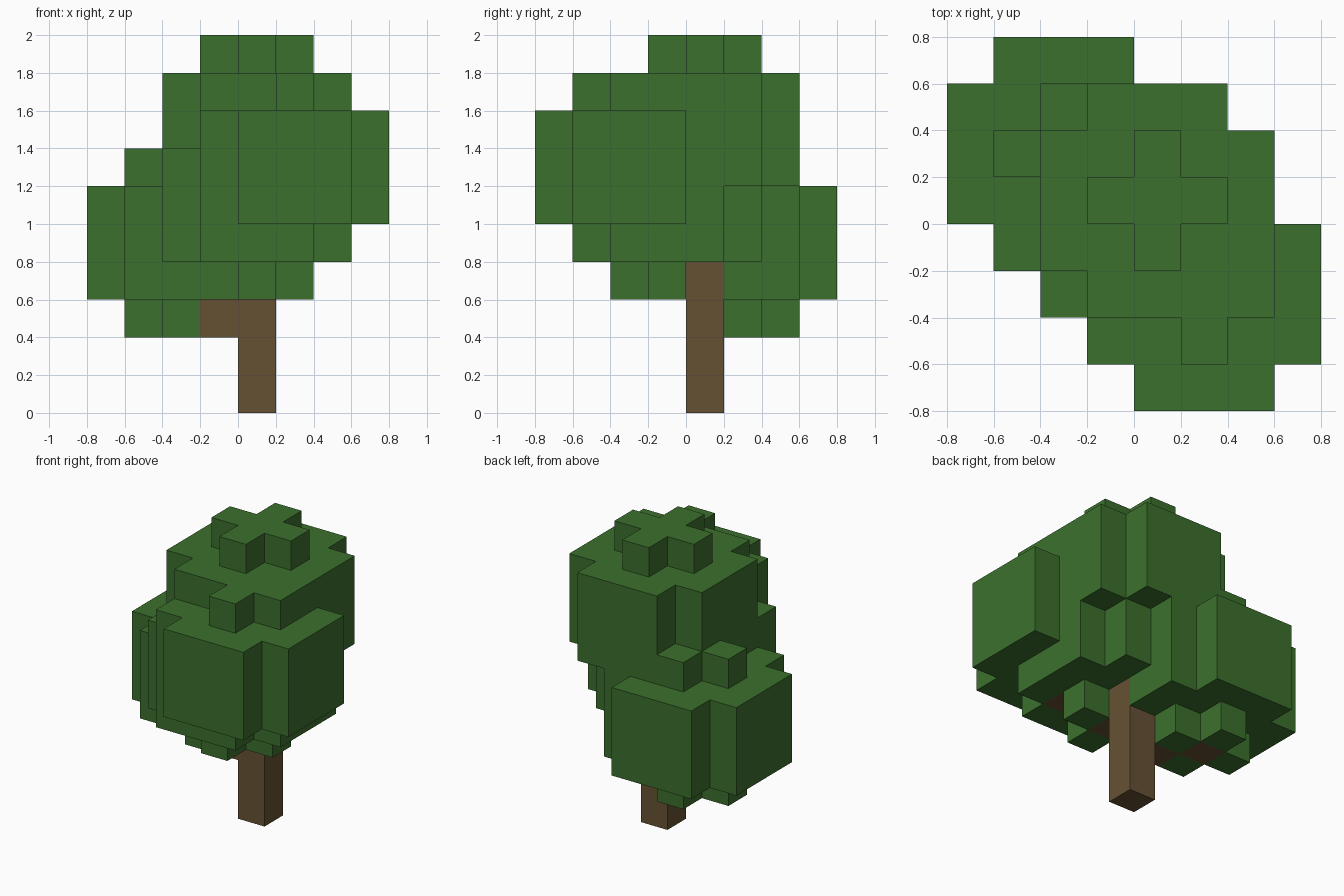
import bpy
import bmesh
from mathutils import Vector

CELL = 0.2

cube = bpy.data.objects.get("Cube")
if cube:
    bpy.data.objects.remove(cube, do_unlink=True)


def make_material(name, color):
    mat = bpy.data.materials.new(name)
    mat.use_nodes = True
    mat.diffuse_color = color
    mat.node_tree.nodes["Principled BSDF"].inputs["Base Color"].default_value = color
    return mat


def leaf_clump(cx, cy, cz):
    """Rounded clump: three square layers without corners, capped by crosses."""
    cells = set()
    for dx in range(-2, 3):
        for dy in range(-2, 3):
            for dz in range(-2, 3):
                if abs(dz) == 2:
                    keep = abs(dx) + abs(dy) <= 1
                else:
                    keep = abs(dx) + abs(dy) < 4
                if keep:
                    cells.add((cx + dx, cy + dy, cz + dz))
    return cells


def build_blocks(name, cells, occupied, mat):
    """Draw only the block faces that are not against another block."""
    bm = bmesh.new()
    axes = [Vector((1, 0, 0)), Vector((0, 1, 0)), Vector((0, 0, 1))]
    for cell in sorted(cells):
        center = Vector(cell) + Vector((0.5, 0.5, 0.5))
        for a in range(3):
            for sign in (-1, 1):
                n = axes[a] * sign
                if tuple(int(c + d) for c, d in zip(cell, n)) in occupied:
                    continue
                u, v = axes[(a + 1) % 3] / 2, axes[(a + 2) % 3] / 2 * sign
                mid = center + n / 2
                corners = (mid - u - v, mid + u - v, mid + u + v, mid - u + v)
                bm.faces.new([bm.verts.new(p * CELL) for p in corners])
    bmesh.ops.remove_doubles(bm, verts=bm.verts, dist=0.001)
    mesh = bpy.data.meshes.new(name)
    bm.to_mesh(mesh)
    bm.free()
    mesh.materials.append(mat)
    obj = bpy.data.objects.new(name, mesh)
    bpy.context.collection.objects.link(obj)
    return obj


leaf_green = make_material("leaf green", (0.045, 0.163, 0.027, 1))
bark_brown = make_material("bark brown", (0.133, 0.083, 0.034, 1))

# Trunk column, with branches reaching into the clumps
trunk = {(0, 0, z) for z in range(7)}
trunk |= {(-1, 0, 2), (-2, 1, 2)}
trunk |= {(0, -1, 3), (1, -2, 4)}

# Four overlapping leaf clumps
canopy = set()
for center in [(0, 0, 7), (1, -2, 6), (0, -1, 5), (-2, 1, 4)]:
    canopy |= leaf_clump(*center)
canopy -= trunk

occupied = trunk | canopy
build_blocks("trunk", trunk, occupied, bark_brown)
build_blocks("leaf_canopy", canopy, occupied, leaf_green)
